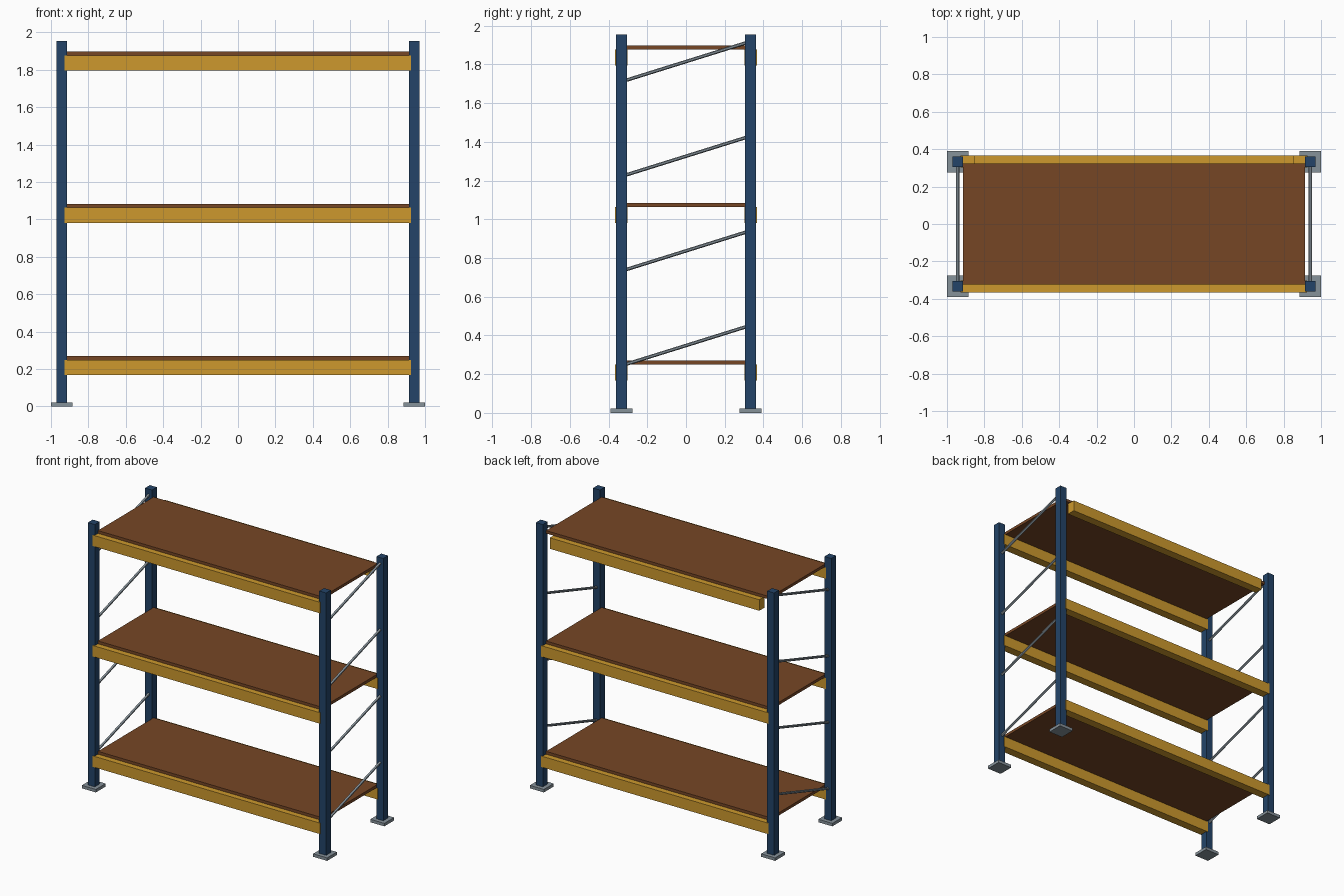
import bpy
from mathutils import Vector

if "Cube" in bpy.data.objects:
    bpy.data.objects.remove(bpy.data.objects["Cube"])


def material(name, rgb):
    mat = bpy.data.materials.new(name)
    lin = [(c / 255 / 12.92) if c < 11 else ((c / 255 + 0.055) / 1.055) ** 2.4 for c in rgb]
    mat.diffuse_color = (*lin, 1)
    mat.use_nodes = True
    mat.node_tree.nodes["Principled BSDF"].inputs["Base Color"].default_value = mat.diffuse_color
    return mat


BLUE = material("dark blue paint", (35, 68, 104))
YELLOW = material("amber paint", (205, 153, 45))
BROWN = material("brown board", (118, 70, 37))
GREY = material("galvanised grey", (134, 146, 154))


def box(name, lo, hi, mat):
    """Axis-aligned box between two corners."""
    lo, hi = Vector(lo), Vector(hi)
    bpy.ops.mesh.primitive_cube_add(size=1, location=(lo + hi) / 2)
    ob = bpy.context.object
    ob.name = name
    ob.scale = hi - lo
    bpy.ops.object.transform_apply(location=False, rotation=False, scale=True)
    ob.data.materials.append(mat)
    return ob


def rod(name, a, b, radius, mat):
    """Round bar between two points."""
    a, b = Vector(a), Vector(b)
    bpy.ops.mesh.primitive_cylinder_add(vertices=12, radius=radius, depth=(b - a).length,
                                        location=(a + b) / 2)
    ob = bpy.context.object
    ob.name = name
    ob.rotation_euler = (b - a).to_track_quat('Z', 'Y').to_euler()
    ob.data.materials.append(mat)
    bpy.ops.object.shade_smooth_by_angle()
    return ob


PX, PY = 0.943, 0.333      # upright centres
HALF_POST, HALF_PLATE = 0.028, 0.057
HEIGHT = 1.955

# Uprights and foot plates
for sx, side in ((-1, "left"), (1, "right")):
    for sy, end in ((-1, "front"), (1, "back")):
        x, y = sx * PX, sy * PY
        box(f"upright_{side}_{end}", (x - HALF_POST, y - HALF_POST, 0.005),
            (x + HALF_POST, y + HALF_POST, HEIGHT), BLUE)
        box(f"foot_plate_{side}_{end}", (x - HALF_PLATE, y - HALF_PLATE, 0),
            (x + HALF_PLATE, y + HALF_PLATE, 0.022), GREY)

    # Four parallel slanted braces per end frame
    for i in range(4):
        mid = 0.348 + 0.4888 * i
        rod(f"brace_{side}_{i + 1}", (sx * PX, -PY, mid - 0.104),
            (sx * PX, PY, mid + 0.104), 0.009, GREY)

# Shelf levels: two beams and a deck board each
for i, level in enumerate(("lower", "middle", "upper")):
    z = 0.168 + 0.8135 * i
    top = z + 0.081
    box(f"beam_front_{level}", (-0.928, -0.366, z), (0.925, -0.303, top), YELLOW)
    # the upper back beam is shorter than the rest
    reach = 0.854 if level == "upper" else 0.927
    box(f"beam_back_{level}", (-reach, 0.303, z), (reach, 0.366, top), YELLOW)
    box(f"deck_{level}", (-0.915, -0.324, top), (0.914, 0.324, top + 0.021), BROWN)
